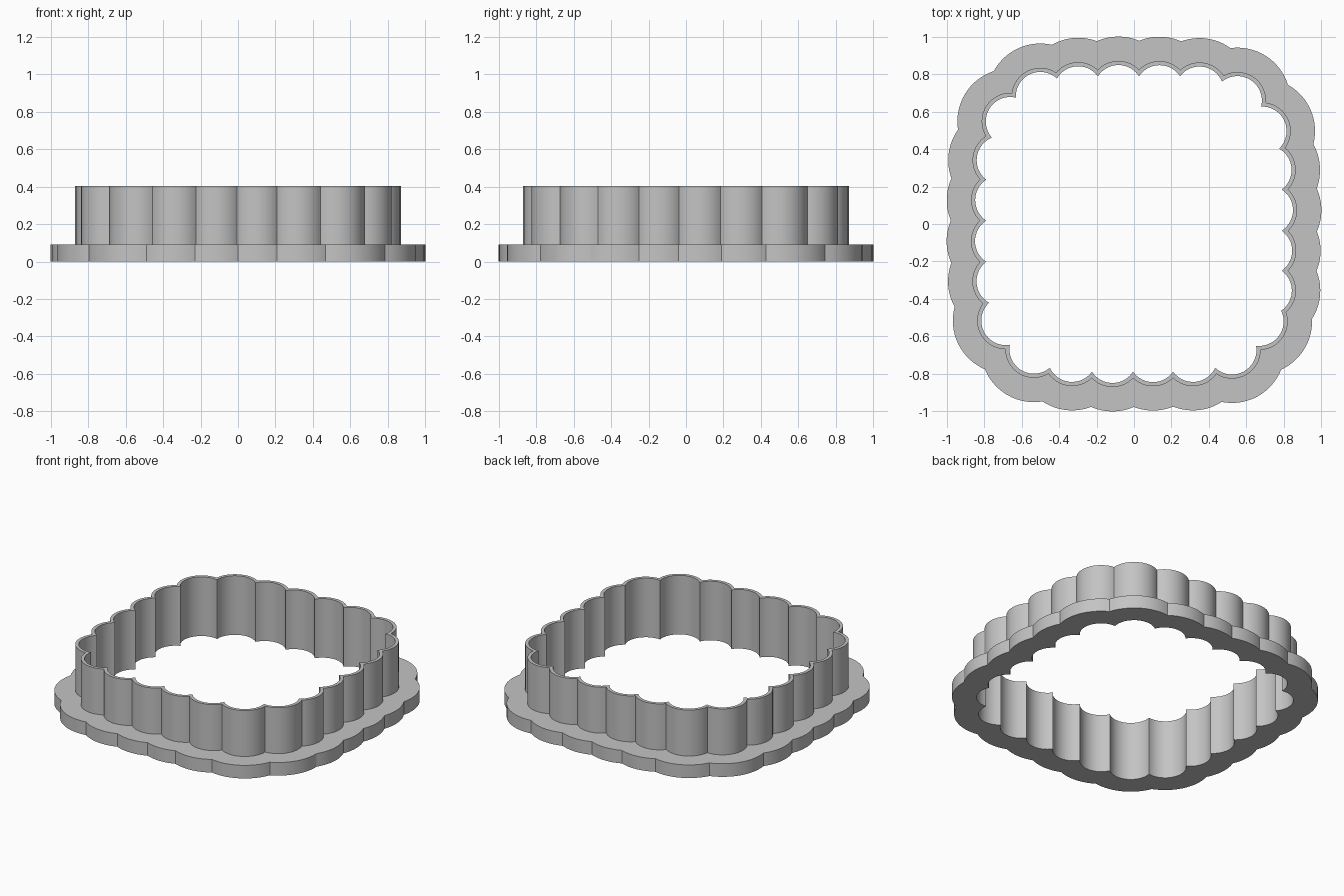
import bpy
import bmesh
from math import atan2, cos, sin, sqrt, pi, radians
from mathutils import Vector

cube = bpy.data.objects.get("Cube")
if cube:
    bpy.data.objects.remove(cube, do_unlink=True)

# Sizes: lobe radii of the three outlines, heights and arc resolution
INNER, WALL, FLANGE = 0.131, 0.153, 0.283
FLANGE_TOP, WALL_TOP = 0.09, 0.405
STEPS = 16

# Inner cusps between the scallops, clockwise from the back left corner
CUSPS = [Vector(p) for p in (
    (-.632, .676), (-.412, .778), (-.193, .79), (.027, .79), (.246, .79), (.471, .762),
    (.68, .628), (.776, .403), (.79, .184), (.79, -.036), (.79, -.25), (.787, -.464),
    (.653, -.651), (.434, -.769), (.209, -.79), (-.005, -.79), (-.225, -.79), (-.45, -.769),
    (-.664, -.646), (-.775, -.421), (-.79, -.202), (-.79, .018), (-.79, .237), (-.76, .462))]


def lobe_center(a, b):
    """Centre of the inner-radius circle through two cusps, on the inward side."""
    chord = b - a
    inward = Vector((chord.y, -chord.x)).normalized()
    return (a + b) / 2 + inward * sqrt(INNER ** 2 - (chord.length / 2) ** 2)


COUNT = len(CUSPS)
CENTERS = [lobe_center(CUSPS[i], CUSPS[(i + 1) % COUNT]) for i in range(COUNT)]


def meeting_point(a, b, radius):
    """Outer crossing of two neighbouring lobes of the given radius."""
    half = (b - a) / 2
    outward = Vector((-half.y, half.x)).normalized()
    return a + half + outward * sqrt(radius ** 2 - half.length_squared)


def outline(radius):
    """Closed scalloped outline made of one arc per lobe."""
    points = []
    for i, c in enumerate(CENTERS):
        start = meeting_point(CENTERS[i - 1], c, radius) - c
        end = meeting_point(c, CENTERS[(i + 1) % COUNT], radius) - c
        first = atan2(start.y, start.x)
        sweep = (first - atan2(end.y, end.x)) % (2 * pi)
        for k in range(STEPS):
            angle = first - sweep * k / STEPS
            points.append(c + Vector((cos(angle), sin(angle))) * radius)
    return points


# Cross-section of the ring, swept through the matching outlines
section = [(INNER, 0), (FLANGE, 0), (FLANGE, FLANGE_TOP),
           (WALL, FLANGE_TOP), (WALL, WALL_TOP), (INNER, WALL_TOP)]
bm = bmesh.new()
rings = [[bm.verts.new((p.x, p.y, z)) for p in outline(r)] for r, z in section]
for j, ring in enumerate(rings):
    above = rings[(j + 1) % len(rings)]
    for i in range(len(ring)):
        n = (i + 1) % len(ring)
        bm.faces.new((ring[i], ring[n], above[n], above[i]))
bmesh.ops.recalc_face_normals(bm, faces=bm.faces)
mesh = bpy.data.meshes.new("scalloped_cutter")
bm.to_mesh(mesh)
bm.free()

# Plain grey plastic
grey = bpy.data.materials.new("grey")
grey.use_nodes = True
colour = (0.55, 0.55, 0.55, 1)
grey.diffuse_color = colour
grey.node_tree.nodes["Principled BSDF"].inputs["Base Color"].default_value = colour
mesh.materials.append(grey)

cutter = bpy.data.objects.new("scalloped_cutter", mesh)
bpy.context.collection.objects.link(cutter)
bpy.ops.object.select_all(action='DESELECT')
cutter.select_set(True)
bpy.context.view_layer.objects.active = cutter
bpy.ops.object.shade_smooth_by_angle(angle=radians(25))
